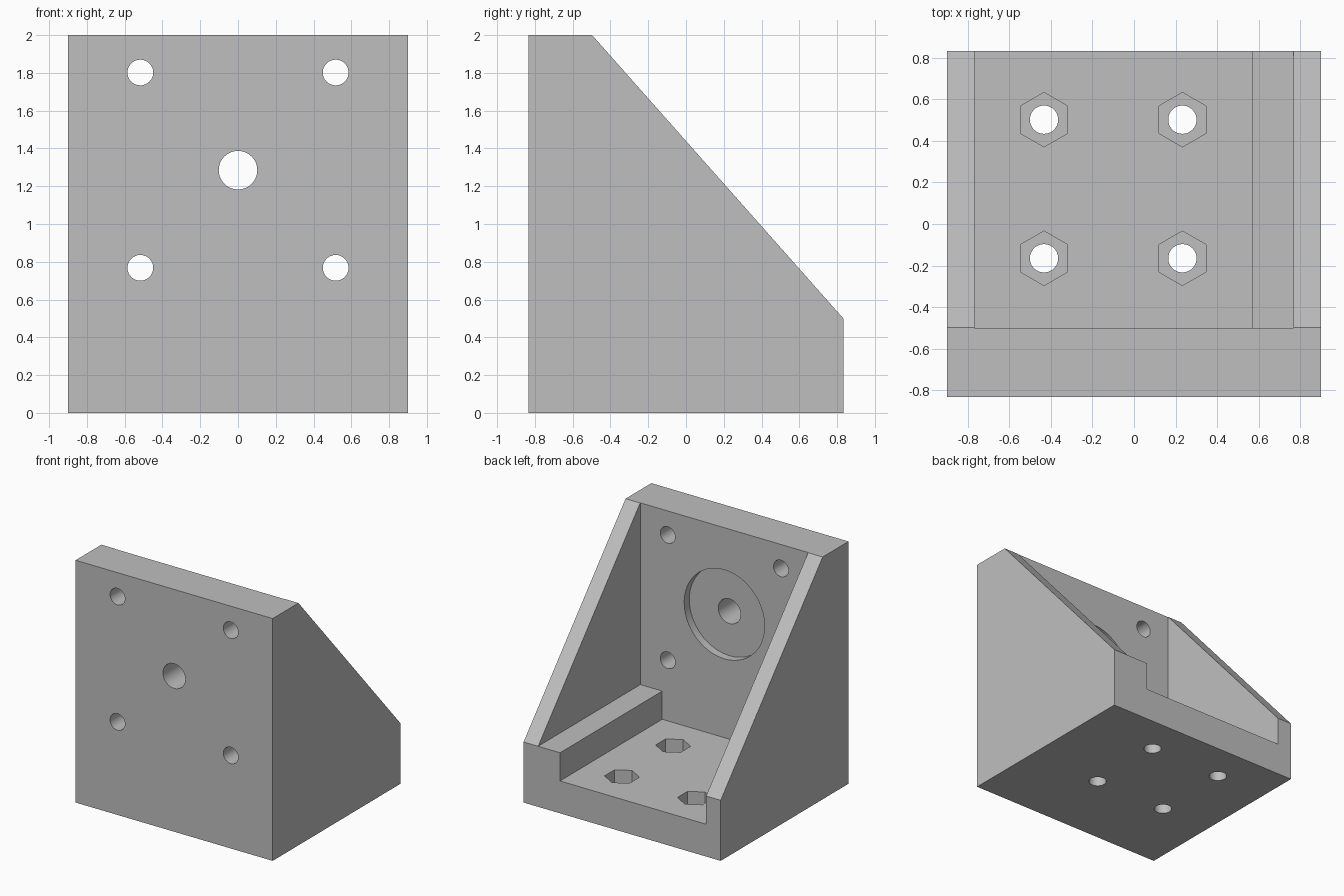
import bpy
import bmesh
import math
from mathutils import Matrix, Vector

cube = bpy.data.objects.get("Cube")
if cube:
    bpy.data.objects.remove(cube, do_unlink=True)

grey = bpy.data.materials.new("plain grey")
grey.use_nodes = True
colour = (0.52, 0.52, 0.52, 1)
grey.diffuse_color = colour
grey.node_tree.nodes["Principled BSDF"].inputs["Base Color"].default_value = colour

W, D, H = 0.9, 0.833, 2.0      # half width, half depth, height
PLATE = -0.5                   # inner face of the front plate
INNER = 0.767                  # inner face of the side walls
FLOOR, LEDGE = 0.267, 0.5      # floor and ledge heights


def make_object(name, bm):
    bmesh.ops.recalc_face_normals(bm, faces=bm.faces)
    mesh = bpy.data.meshes.new(name)
    bm.to_mesh(mesh)
    bm.free()
    mesh.materials.append(grey)
    obj = bpy.data.objects.new(name, mesh)
    bpy.context.collection.objects.link(obj)
    return obj


def prism(name, points, push):
    """Extrude a flat outline along a vector."""
    bm = bmesh.new()
    face = bm.faces.new([bm.verts.new(p) for p in points])
    out = bmesh.ops.extrude_face_region(bm, geom=[face])
    moved = [v for v in out["geom"] if isinstance(v, bmesh.types.BMVert)]
    bmesh.ops.translate(bm, verts=moved, vec=Vector(push))
    return make_object(name, bm)


def cylinder(name, radius, start, end, sides=64):
    """Round or hexagonal bar between two points."""
    a, b = Vector(start), Vector(end)
    turn = (b - a).to_track_quat('Z', 'Y').to_matrix().to_4x4()
    bm = bmesh.new()
    bmesh.ops.create_cone(bm, cap_ends=True, segments=sides, radius1=radius,
                          radius2=radius, depth=(b - a).length,
                          matrix=Matrix.Translation((a + b) / 2) @ turn)
    return make_object(name, bm)


def cut(target, cutter):
    mod = target.modifiers.new("cut", 'BOOLEAN')
    mod.operation = 'DIFFERENCE'
    mod.solver = 'EXACT'
    mod.object = cutter
    bpy.context.view_layer.objects.active = target
    bpy.ops.object.modifier_apply(modifier=mod.name)
    bpy.data.objects.remove(cutter, do_unlink=True)


# Solid body with the sloping back
side = [(-D, 0), (D, 0), (D, LEDGE), (PLATE + 0.003, H), (-D, H)]
bracket = prism("motor_bracket", [(-W, y, z) for y, z in side], (2 * W, 0, 0))

# Open cavity, leaving the ledge along the left wall
section = [(-INNER, FLOOR), (0.567, FLOOR), (0.567, LEDGE),
           (INNER, LEDGE), (INNER, 3), (-INNER, 3)]
cut(bracket, prism("cavity_cutter", [(x, PLATE, z) for x, z in section], (0, 2, 0)))

# Round recess, shaft hole and four screw holes in the front plate
ZC = 1.285
cut(bracket, cylinder("recess_cutter", 0.367, (0, PLATE - 0.067, ZC), (0, 0, ZC)))
cut(bracket, cylinder("shaft_cutter", 0.102, (0, -1, ZC), (0, 0, ZC)))
for sx in (-1, 1):
    for sz in (-1, 1):
        x, z = sx * 0.517, ZC + sz * 0.517
        cut(bracket, cylinder("screw_cutter", 0.068, (x, -1, z), (x, -0.3, z)))

# Floor bolt holes with hexagonal nut pockets
for x in (-0.433, 0.233):
    for y in (-0.165, 0.502):
        cut(bracket, cylinder("bolt_cutter", 0.068, (x, y, -0.2), (x, y, 0.4)))
        pocket = cylinder("nut_cutter", 0.131, (0, 0, 0.133), (0, 0, 0.4), 6)
        # Turn the pocket so that its corners point to front and back
        far = max((v.co for v in pocket.data.vertices), key=lambda c: c.y)
        spin = math.pi / 2 - math.atan2(far.y, far.x)
        pocket.data.transform(Matrix.Translation((x, y, 0)) @ Matrix.Rotation(spin, 4, 'Z'))
        cut(bracket, pocket)

# Smooth hole walls, sharp edges elsewhere
bpy.ops.object.select_all(action='DESELECT')
bracket.select_set(True)
bpy.context.view_layer.objects.active = bracket
bpy.ops.object.shade_smooth_by_angle(angle=math.radians(30))
